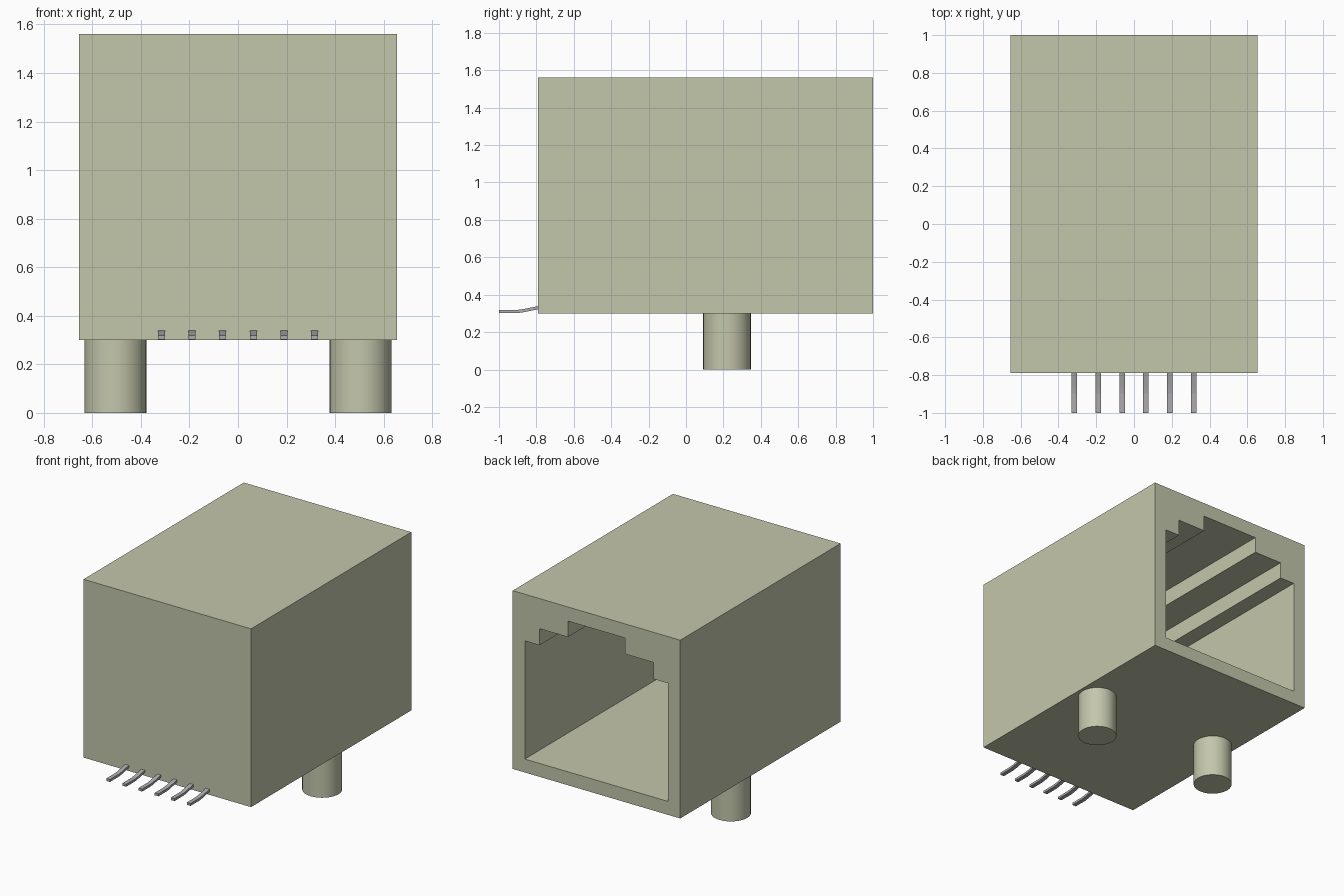
import bpy
import bmesh
import math

cube = bpy.data.objects.get("Cube")
if cube:
    bpy.data.objects.remove(cube, do_unlink=True)


def material(name, rgb):
    mat = bpy.data.materials.new(name)
    mat.diffuse_color = (*rgb, 1)
    mat.use_nodes = True
    mat.node_tree.nodes["Principled BSDF"].inputs["Base Color"].default_value = (*rgb, 1)
    return mat


PLASTIC = material("pale olive plastic", (0.55, 0.57, 0.41))
METAL = material("grey metal", (0.42, 0.41, 0.42))


def extrude_profile(name, points, direction, mat):
    """Extrude a closed outline of 3D points into a solid."""
    bm = bmesh.new()
    face = bm.faces.new([bm.verts.new(p) for p in points])
    result = bmesh.ops.extrude_face_region(bm, geom=[face])
    verts = [g for g in result["geom"] if isinstance(g, bmesh.types.BMVert)]
    bmesh.ops.translate(bm, verts=verts, vec=direction)
    bmesh.ops.recalc_face_normals(bm, faces=bm.faces)
    mesh = bpy.data.meshes.new(name)
    bm.to_mesh(mesh)
    bm.free()
    mesh.materials.append(mat)
    obj = bpy.data.objects.new(name, mesh)
    bpy.context.collection.objects.link(obj)
    return obj


def select_only(obj):
    bpy.ops.object.select_all(action="DESELECT")
    obj.select_set(True)
    bpy.context.view_layer.objects.active = obj


# Housing: plain block
W, FRONT, BACK, BASE, TOP = 0.655, -0.79, 1.0, 0.30, 1.56
block = [(-W, FRONT, BASE), (W, FRONT, BASE), (W, FRONT, TOP), (-W, FRONT, TOP)]
housing = extrude_profile("housing", block, (0, BACK - FRONT, 0), PLASTIC)

# Socket: stepped opening cut in from the back, closed at the front
half = [(0.56, 0.395), (0.56, 1.23), (0.445, 1.23), (0.445, 1.347),
        (0.224, 1.347), (0.224, 1.46)]
outline = half + [(-x, z) for x, z in reversed(half)]
cutter = extrude_profile("socket_cutter", [(x, FRONT + 0.1, z) for x, z in outline],
                         (0, 2.0, 0), PLASTIC)
cutter.hide_render = True
cut = housing.modifiers.new("socket", "BOOLEAN")
cut.operation = "DIFFERENCE"
cut.solver = "EXACT"
cut.object = cutter
select_only(housing)
bpy.ops.object.modifier_apply(modifier=cut.name)
bpy.data.objects.remove(cutter, do_unlink=True)

# Mounting pegs under the housing
for side, name in ((1, "left_peg"), (-1, "right_peg")):
    bpy.ops.mesh.primitive_cylinder_add(vertices=32, radius=0.128, depth=BASE,
                                        location=(side * 0.505, 0.219, BASE / 2))
    peg = bpy.context.object
    peg.name = name
    peg.data.materials.append(PLASTIC)
    bpy.ops.object.shade_smooth_by_angle(angle=math.radians(40))

# Six bent contact pins along the lower front edge
path = [(-1.0, 0.302), (-0.90, 0.302), (-0.87, 0.306), (-0.79, 0.322), (-0.75, 0.322)]
pin_outline = path + [(y, z + 0.017) for y, z in reversed(path)]
for i in range(6):
    x = (i - 2.5) * 0.1262
    extrude_profile(f"contact_pin_{i + 1}", [(x - 0.0145, y, z) for y, z in pin_outline],
                    (0.029, 0, 0), METAL)
